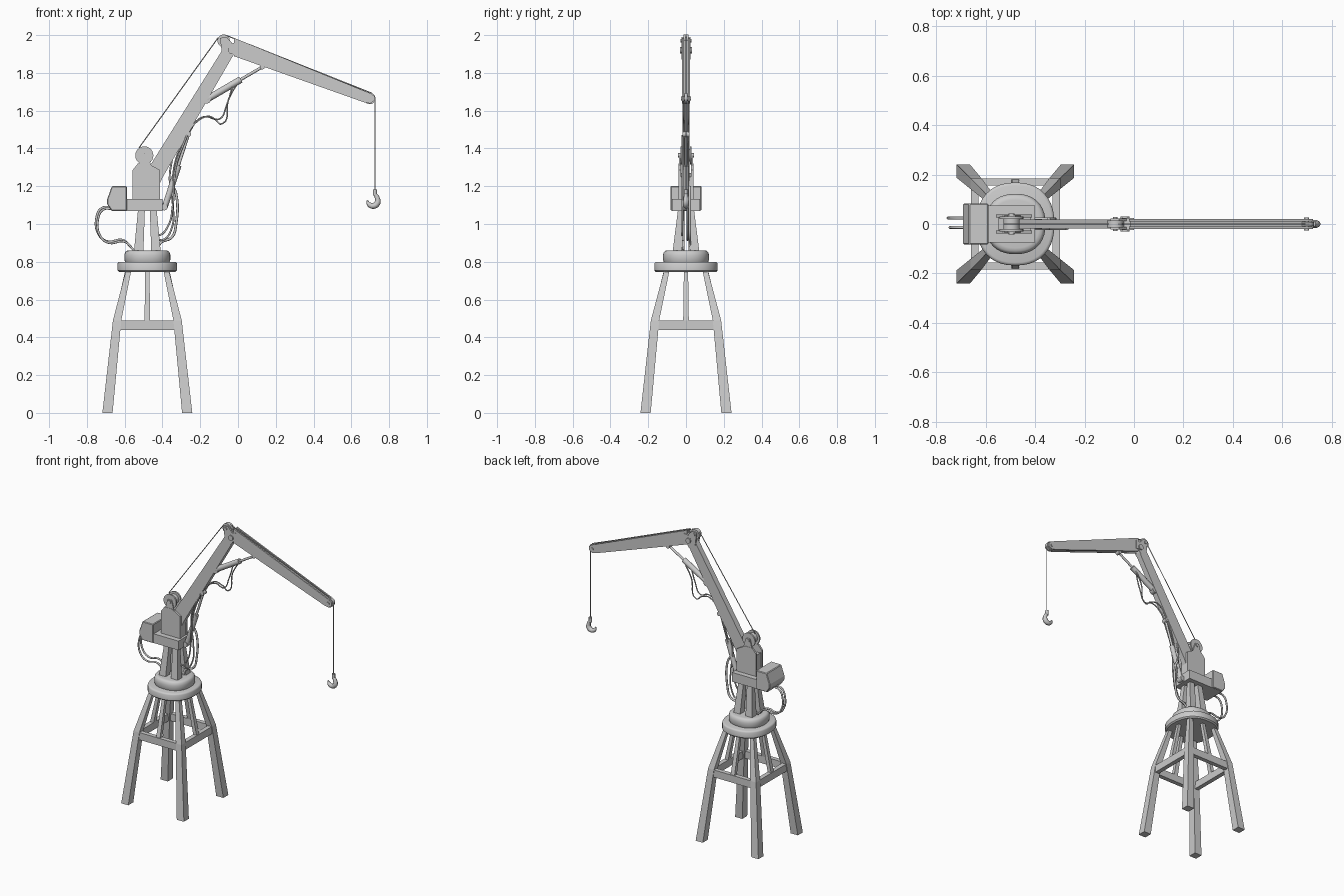
import bpy, bmesh, math
from mathutils import Vector

if "Cube" in bpy.data.objects:
    bpy.data.objects.remove(bpy.data.objects["Cube"])

CX = -0.48  # tower axis


def finish(name, bm, smooth=False, bevel=0):
    bmesh.ops.recalc_face_normals(bm, faces=bm.faces[:])
    me = bpy.data.meshes.new(name)
    bm.to_mesh(me)
    bm.free()
    ob = bpy.data.objects.new(name, me)
    bpy.context.collection.objects.link(ob)
    if bevel:
        m = ob.modifiers.new("bevel", 'BEVEL')
        m.width, m.segments = bevel, 1
    if smooth:
        bpy.ops.object.select_all(action='DESELECT')
        bpy.context.view_layer.objects.active = ob
        ob.select_set(True)
        bpy.ops.object.shade_smooth_by_angle(angle=math.radians(40))
    return ob


def loft(name, loops, smooth=False):
    bm = bmesh.new()
    rings = [[bm.verts.new(p) for p in lp] for lp in loops]
    n = len(rings[0])
    for a, b in zip(rings, rings[1:]):
        for i in range(n):
            bm.faces.new((a[i], a[(i + 1) % n], b[(i + 1) % n], b[i]))
    bm.faces.new(rings[0])
    bm.faces.new(rings[-1])
    return finish(name, bm, smooth)


def strut(name, *stations):
    """Square-section member through (x, y, z, half_x, half_y) stations."""
    loft(name, [[(x + i * a, y + j * b, z) for i, j in ((-1, -1), (1, -1), (1, 1), (-1, 1))]
                for x, y, z, a, b in stations])


def prism(name, pts, y0, y1, bevel=0):
    """Extrude an x-z profile along y."""
    bm = bmesh.new()
    f = bm.faces.new([bm.verts.new((x, y0, z)) for x, z in pts])
    r = bmesh.ops.extrude_face_region(bm, geom=[f])
    bmesh.ops.translate(bm, vec=(0, y1 - y0, 0),
                        verts=[v for v in r['geom'] if isinstance(v, bmesh.types.BMVert)])
    return finish(name, bm, bevel=bevel)


def rod(name, a, b, r, seg=16):
    a, b = Vector(a), Vector(b)
    d = b - a
    bm = bmesh.new()
    bmesh.ops.create_cone(bm, cap_ends=True, segments=seg, radius1=r, radius2=r, depth=d.length)
    m = d.to_track_quat('Z', 'Y').to_matrix().to_4x4()
    m.translation = (a + b) / 2
    bm.transform(m)
    return finish(name, bm, True)


def disc(name, x, z, r, y0, y1, seg=24):
    rod(name, (x, y0, z), (x, y1, z), r, seg)


def tube(name, pts, r, taper=None):
    """Smooth round tube through points."""
    cu = bpy.data.curves.new(name, 'CURVE')
    cu.dimensions = '3D'
    cu.bevel_depth, cu.bevel_resolution, cu.resolution_u = r, 2, 6
    cu.use_fill_caps = True
    sp = cu.splines.new('BEZIER')
    sp.bezier_points.add(len(pts) - 1)
    for i, (bp, p) in enumerate(zip(sp.bezier_points, pts)):
        bp.co = p
        bp.handle_left_type = bp.handle_right_type = 'AUTO'
        bp.radius = taper[i] if taper else 1
    ob = bpy.data.objects.new(name, cu)
    bpy.context.collection.objects.link(ob)


def turntable(name, rx, ry, prof):
    """Stacked rounded-square outlines: prof holds (inset, z)."""
    loops = []
    for ins, z in prof:
        lp = []
        for i in range(40):
            t = 2 * math.pi * i / 40
            c, s = math.cos(t), math.sin(t)
            e = 2 / 2.3
            lp.append((CX + (rx - ins) * math.copysign(abs(c) ** e, c),
                       (ry - ins) * math.copysign(abs(s) ** e, s), z))
        loops.append(lp)
    loft(name, loops, True)


# Splayed corner legs and the four posts above the deck ring
for sx in (-1, 1):
    for sy in (-1, 1):
        strut("leg", (CX + sx * .211, sy * .214, 0, .027, .027),
              (CX + sx * .16, sy * .164, .49, .022, .022),
              (CX + sx * .098, sy * .10, .76, .014, .014))
        strut("mast_post", (CX + sx * .046, sy * .046, .85, .025, .025),
              (CX + sx * .031, sy * .027, 1.08, .018, .015))

# Horizontal frame and intermediate posts
for s in (-1, 1):
    strut("frame_bar_x", (CX, s * .17, .44, .155, .015), (CX, s * .17, .49, .155, .015))
    strut("frame_bar_y", (CX + s * .165, 0, .44, .015, .16), (CX + s * .165, 0, .49, .015, .16))
    strut("frame_post", (CX, s * .17, .48, .015, .013), (CX, s * .105, .76, .011, .011))
    strut("frame_post", (CX + s * .165, 0, .48, .013, .015), (CX + s * .105, 0, .76, .011, .011))

# Slewing rings
turntable("lower_ring", .158, .168, [(.008, .747), (0, .755), (0, .79), (.004, .797), (.012, .80)])
turntable("upper_ring", .122, .122, [(.006, .795), (0, .81), (0, .835), (.004, .85), (.012, .858), (.025, .86)])

# Machine platform and counterweight housing
prism("platform", [(-.67, 1.07), (-.4, 1.07), (-.4, 1.133), (-.67, 1.133)], -.074, .074)
prism("machine_house", [(-.67, 1.071), (-.588, 1.071), (-.588, 1.2), (-.668, 1.2), (-.693, 1.13), (-.693, 1.105)],
      -.082, .082, bevel=.004)

# Tower head: two cheeks with a box between
for s in (-1, 1):
    prism("tower_cheek", [(-.558, 1.1), (-.412, 1.1), (-.412, 1.285), (-.475, 1.32), (-.53, 1.32), (-.558, 1.285)],
          s * .026, s * .039)
prism("tower_core", [(-.55, 1.1), (-.416, 1.1), (-.416, 1.25), (-.55, 1.27)], -.028, .028)

# Winch drum on brackets
for s in (-1, 1):
    disc("winch_flange", -.496, 1.363, .048, s * .02, s * .03)
    prism("winch_bracket", [(-.535, 1.28), (-.45, 1.28), (-.48, 1.375), (-.51, 1.375)], s * .03, s * .037)
disc("winch_drum", -.496, 1.363, .033, -.022, .022)
disc("winch_axle", -.496, 1.363, .012, -.042, .042, 12)

# Main boom with fork plates at the top
prism("main_boom", [(-.49, 1.27), (-.42, 1.2), (-.4, 1.245), (-.03, 1.885), (-.022, 1.93), (-.045, 1.96),
                    (-.068, 1.945)], -.019, .019)
for s in (-1, 1):
    prism("boom_head_plate", [(-.085, 1.9), (-.04, 1.87), (-.012, 1.91), (-.02, 1.945), (-.06, 1.99), (-.095, 1.985)],
          s * .013, s * .023)
disc("head_pulley", -.076, 1.97, .033, -.014, .014)
disc("head_pin", -.076, 1.97, .01, -.029, .029, 12)
disc("jib_pivot", -.036, 1.92, .018, -.031, .031, 16)

# Jib: recessed core between two side plates, with tip pulley
prism("jib_core", [(-.016, 1.895), (.665, 1.65), (.69, 1.683), (-.016, 1.973)], -.015, .015)
for s in (-1, 1):
    prism("jib_side", [(-.02, 1.888), (.665, 1.645), (.7, 1.638), (.722, 1.652), (.724, 1.676), (.705, 1.69),
                       (-.02, 1.985)], s * .011, s * .02)
prism("jib_heel", [(-.055, 1.905), (.0, 1.9), (.0, 1.96), (-.045, 1.955)], -.024, .024)
disc("tip_pulley", .698, 1.664, .03, -.009, .009)
disc("tip_pin", .698, 1.664, .01, -.026, .026, 12)

# Hydraulic rams
rod("jib_ram_body", (-.165, 0, 1.66), (.015, 0, 1.765), .018)
rod("jib_ram_rod", (.01, 0, 1.762), (.13, 0, 1.832), .008, 12)
disc("jib_ram_lug", -.165, 1.66, .022, -.017, .017, 16)
disc("jib_ram_eye", .128, 1.831, .013, -.016, .016, 12)
rod("boom_ram_body", (-.388, 0, 1.09), (-.315, 0, 1.31), .016)
rod("boom_ram_rod", (-.32, 0, 1.295), (-.262, 0, 1.475), .008, 12)
disc("boom_ram_lug", -.39, 1.09, .018, -.02, .02, 16)
disc("boom_ram_eye", -.263, 1.475, .015, -.018, .018, 12)

# Hoist rope
for n, a, b in (("rope_lift", (-.525, 1.402), (-.104, 1.988)),
                ("rope_jib", (-.066, 2.0), (.71, 1.692)),
                ("rope_drop", (.725, 1.665), (.725, 1.17))):
    rod(n, (a[0], 0, a[1]), (b[0], 0, b[1]), .0028, 8)

# Hook with collar
rod("hook_collar", (.725, 0, 1.15), (.725, 0, 1.182), .011, 12)
tube("hook", [(x, 0, z) for x, z in ((.725, 1.16), (.737, 1.138), (.738, 1.112), (.718, 1.096), (.695, 1.103),
                                     (.684, 1.125))], .016, [.6, .8, 1, 1, .8, .25])

# Hydraulic hoses, paths as (x, z)
back = [(-.66, 1.085), (-.72, 1.085), (-.748, 1.04), (-.735, .94), (-.69, .908), (-.61, .915), (-.56, .87)]
for y in (.024, -.014):
    k = 0 if y > 0 else .008
    tube("rear_hose", [(x + k, y, z - k) for x, z in back], .006)
hoses = [
    (.02, .007, [(-.345, 1.2), (-.328, 1.16), (-.328, 1.0), (-.35, .93), (-.41, .9), (-.43, .855)]),
    (-.02, .005, [(-.27, 1.47), (-.33, 1.3), (-.345, 1.1), (-.37, .99), (-.42, .94), (-.455, .955)]),
    (.008, .005, [(-.345, 1.37), (-.362, 1.24), (-.345, 1.1), (-.35, .98), (-.4, .915), (-.44, .93)]),
    (-.012, .004, [(-.03, 1.725), (-.06, 1.63), (-.1, 1.555), (-.16, 1.57), (-.22, 1.54), (-.275, 1.46),
                   (-.33, 1.34), (-.35, 1.2)]),
    (.012, .004, [(0, 1.75), (-.05, 1.66), (-.085, 1.53), (-.125, 1.555), (-.19, 1.565), (-.26, 1.48),
                  (-.31, 1.36), (-.345, 1.2)]),
]
for y, r, p in hoses:
    tube("hose", [(x, y, z) for x, z in p], r)
